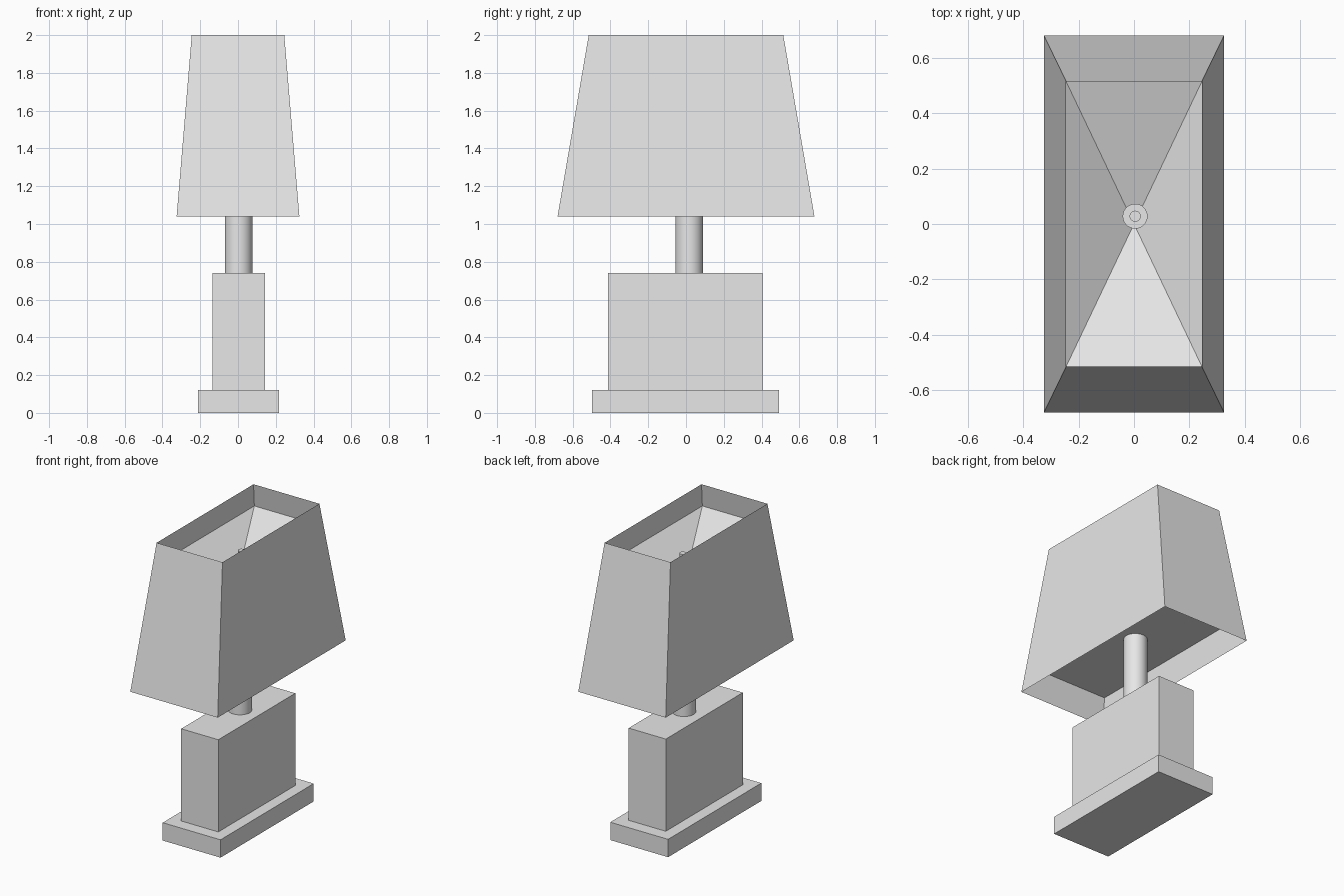
import bpy
import bmesh

cube = bpy.data.objects.get("Cube")
if cube:
    bpy.data.objects.remove(cube, do_unlink=True)

# Single plain colour
grey = bpy.data.materials.new("light_grey")
grey.use_nodes = True
COLOUR = (0.8, 0.8, 0.8, 1)
grey.diffuse_color = COLOUR
grey.node_tree.nodes["Principled BSDF"].inputs["Base Color"].default_value = COLOUR


def box(name, size, centre):
    bpy.ops.mesh.primitive_cube_add(size=1, location=centre)
    ob = bpy.context.object
    ob.name = name
    ob.scale = size
    bpy.ops.object.transform_apply(location=False, rotation=False, scale=True)
    ob.data.materials.append(grey)


def rod(name, radius, x, y, bottom, top):
    bpy.ops.mesh.primitive_cylinder_add(
        vertices=32, radius=radius, depth=top - bottom,
        location=(x, y, (bottom + top) / 2))
    ob = bpy.context.object
    ob.name = name
    ob.data.materials.append(grey)
    bpy.ops.object.shade_smooth_by_angle()


def mesh_object(name, bm):
    mesh = bpy.data.meshes.new(name)
    bm.to_mesh(mesh)
    bm.free()
    mesh.materials.append(grey)
    bpy.context.collection.objects.link(bpy.data.objects.new(name, mesh))


# Shade taper: half sizes at any height
SHADE_BOTTOM, SHADE_TOP = 1.04, 2.0


def shade_ring(bm, z):
    t = (z - SHADE_BOTTOM) / (SHADE_TOP - SHADE_BOTTOM)
    hx = 0.325 - 0.08 * t
    hy = 0.68 - 0.165 * t
    return [bm.verts.new((sx * hx, sy * hy, z))
            for sx, sy in ((-1, -1), (1, -1), (1, 1), (-1, 1))]


# Base and body
box("base_plinth", (0.43, 0.99, 0.12), (0.003, -0.002, 0.06))
box("body_block", (0.276, 0.818, 0.62), (0.004, -0.003, 0.43))

# Stem, socket and finial
rod("stem", 0.073, 0.003, 0.017, 0.74, 1.22)
rod("socket", 0.045, 0.004, 0.028, 1.22, 1.74)
rod("finial", 0.02, 0.004, 0.028, 1.74, 1.81)

# Open tapered shade walls
bm = bmesh.new()
low, high = shade_ring(bm, SHADE_BOTTOM), shade_ring(bm, SHADE_TOP)
for i in range(4):
    j = (i + 1) % 4
    bm.faces.new((low[i], low[j], high[j], high[i]))
mesh_object("shade_walls", bm)

# Flat panel inside the lower rim
bm = bmesh.new()
bm.faces.new(reversed(shade_ring(bm, 1.22)))
mesh_object("lower_panel", bm)

# Sunken four-sided panel inside the upper rim
bm = bmesh.new()
ring = shade_ring(bm, 1.84)
centre = bm.verts.new((0, 0, 1.65))
for i in range(4):
    bm.faces.new((ring[i], ring[(i + 1) % 4], centre))
mesh_object("upper_panel", bm)
